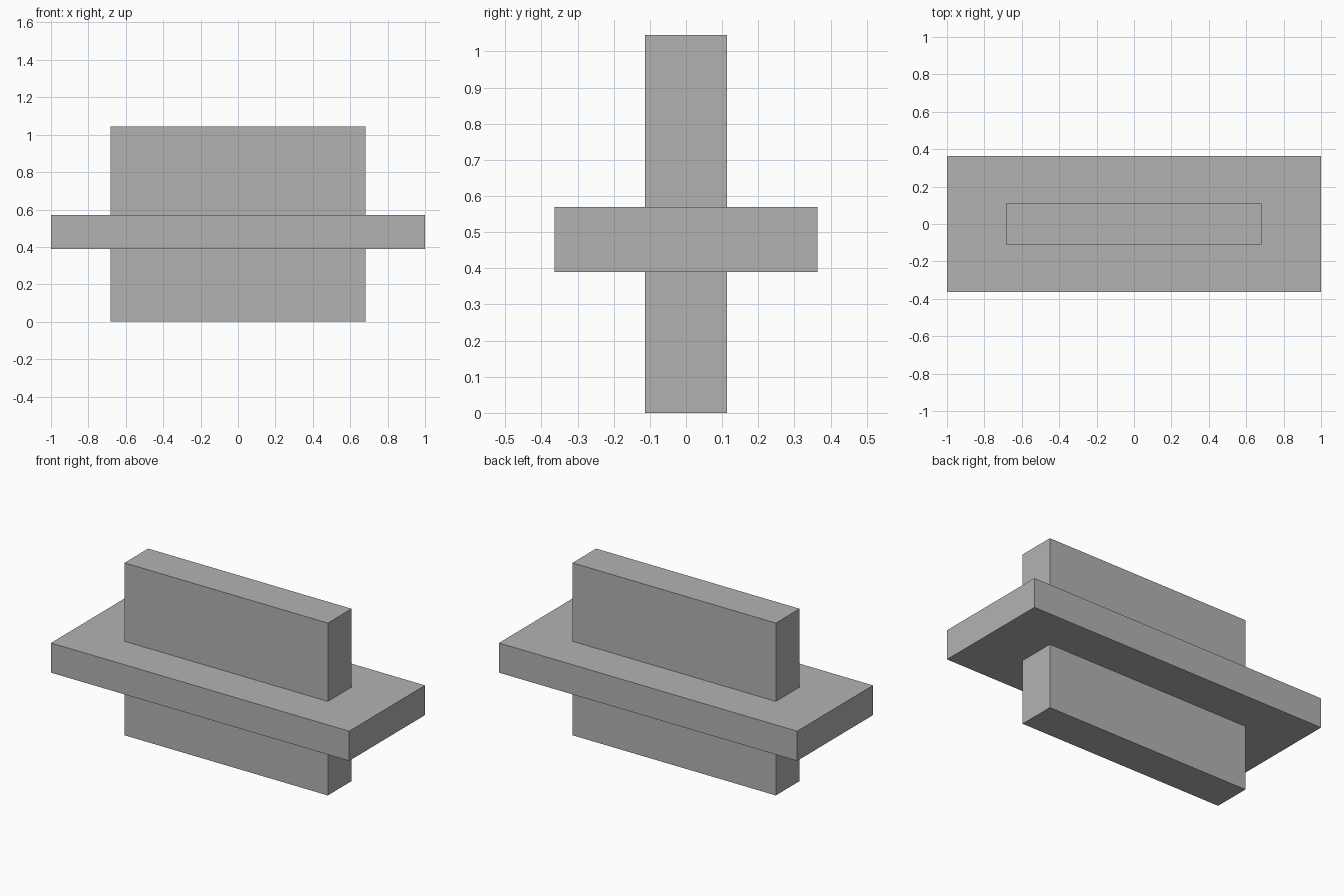
import bpy

# Remove the default cube
default_cube = bpy.data.objects.get("Cube")
if default_cube:
    bpy.data.objects.remove(default_cube, do_unlink=True)

# Single grey material
grey = bpy.data.materials.new("plain_grey")
grey.use_nodes = True
colour = (0.45, 0.45, 0.45, 1)
grey.diffuse_color = colour
grey.node_tree.nodes["Principled BSDF"].inputs["Base Color"].default_value = colour


def add_box(name, width, depth, bottom, top):
    """Centred box standing between two heights."""
    bpy.ops.mesh.primitive_cube_add(size=1, location=(0, 0, (bottom + top) / 2))
    box = bpy.context.object
    box.name = name
    box.scale = (width, depth, top - bottom)
    bpy.ops.object.transform_apply(location=False, rotation=False, scale=True)
    box.data.materials.append(grey)
    return box


# Wide horizontal slab
add_box("horizontal_slab", 2.0, 0.727, 0.39, 0.57)

# Upright panel passing through the slab
add_box("upright_panel", 1.364, 0.227, 0.0, 1.045)
